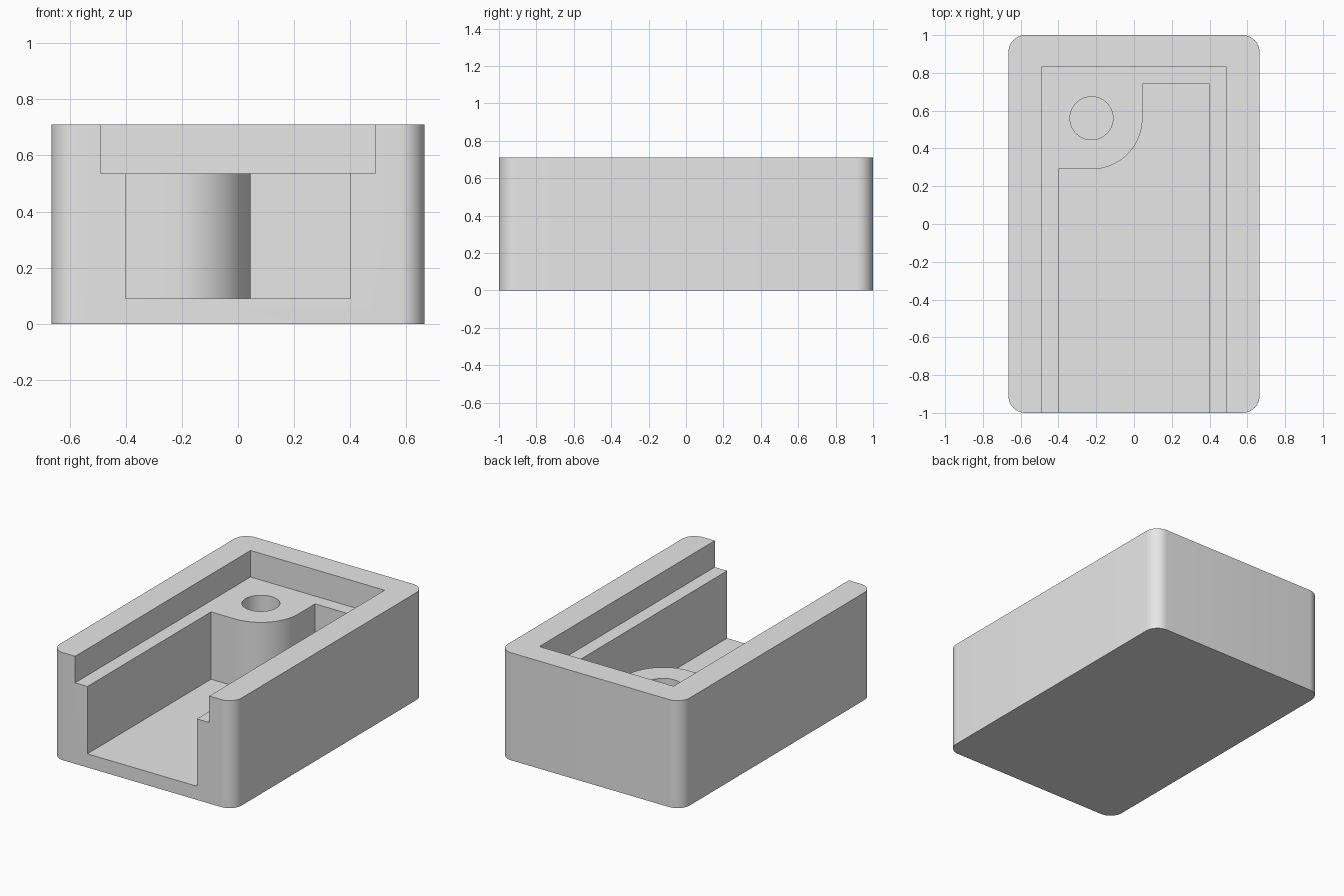
import bpy, bmesh, math

if "Cube" in bpy.data.objects:
    bpy.data.objects.remove(bpy.data.objects["Cube"], do_unlink=True)

grey = bpy.data.materials.new("light_grey")
grey.use_nodes = True
colour = (0.8, 0.8, 0.8, 1)
grey.diffuse_color = colour
grey.node_tree.nodes["Principled BSDF"].inputs["Base Color"].default_value = colour

WIDTH, HEIGHT = 1.33, 0.71
CORNER = 0.09
FLOOR, LEDGE = 0.09, 0.535
BOSS_X, BOSS_Y, BOSS_R, HOLE_R = -0.225, 0.56, 0.27, 0.114


def arc(cx, cy, radius, start, end, steps=24):
    angles = [math.radians(start + (end - start) * i / steps) for i in range(steps + 1)]
    return [(cx + radius * math.cos(a), cy + radius * math.sin(a)) for a in angles]


def prism(name, outline, bottom, top):
    """Extrude a counter-clockwise outline upward."""
    bm = bmesh.new()
    base = bm.faces.new([bm.verts.new((x, y, bottom)) for x, y in outline])
    result = bmesh.ops.extrude_face_region(bm, geom=[base], use_keep_orig=True)
    upper = [g for g in result["geom"] if isinstance(g, bmesh.types.BMVert)]
    bmesh.ops.translate(bm, verts=upper, vec=(0, 0, top - bottom))
    bmesh.ops.recalc_face_normals(bm, faces=bm.faces)
    mesh = bpy.data.meshes.new(name)
    bm.to_mesh(mesh)
    bm.free()
    mesh.materials.append(grey)
    obj = bpy.data.objects.new(name, mesh)
    bpy.context.collection.objects.link(obj)
    return obj


def cut(target, cutter):
    cutter.hide_render = True
    mod = target.modifiers.new(cutter.name, "BOOLEAN")
    mod.operation = "DIFFERENCE"
    mod.solver = "EXACT"
    mod.object = cutter
    bpy.context.view_layer.objects.active = target
    bpy.ops.object.modifier_apply(modifier=mod.name)
    bpy.data.objects.remove(cutter, do_unlink=True)


# Solid block with rounded vertical corners
cx, cy = WIDTH / 2 - CORNER, 1 - CORNER
outline = []
for sx, sy, start in ((1, 1, 0), (-1, 1, 90), (-1, -1, 180), (1, -1, 270)):
    outline += arc(sx * cx, sy * cy, CORNER, start, start + 90, 12)
housing = prism("housing", outline, 0, HEIGHT)

# Shallow lid recess, open at the front
cut(housing, prism("lid_recess",
                   [(-0.49, -1.2), (0.49, -1.2), (0.49, 0.83), (-0.49, 0.83)],
                   LEDGE, HEIGHT + 0.2))

# Deep pocket that leaves the rounded screw boss in the back corner
pocket = [(-0.4, -1.2), (0.4, -1.2), (0.4, 0.74), (BOSS_X + BOSS_R, 0.74)]
pocket += arc(BOSS_X, BOSS_Y, BOSS_R, 0, -90)
pocket += [(-0.4, BOSS_Y - BOSS_R)]
cut(housing, prism("deep_pocket", pocket, FLOOR, HEIGHT + 0.1))

# Blind hole in the boss
cut(housing, prism("screw_hole", arc(BOSS_X, BOSS_Y, HOLE_R, 0, 360, 48)[:-1],
                   FLOOR, HEIGHT + 0.1))

bpy.ops.object.select_all(action="DESELECT")
housing.select_set(True)
bpy.context.view_layer.objects.active = housing
bpy.ops.object.shade_smooth_by_angle(angle=math.radians(30))
